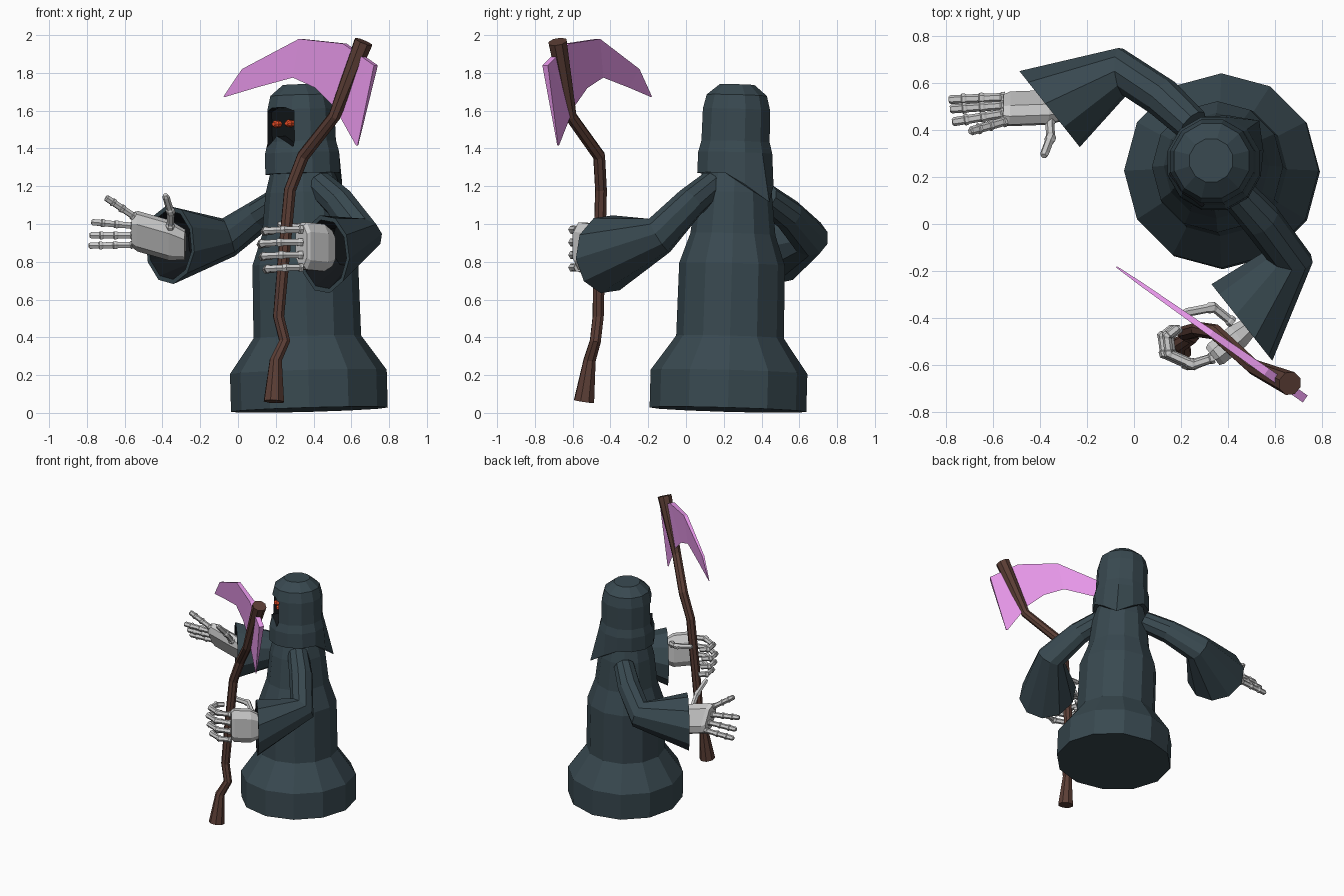
import bpy, bmesh, math
from mathutils import Vector, Matrix

if "Cube" in bpy.data.objects:
    bpy.data.objects.remove(bpy.data.objects["Cube"])


def material(name, rgb):
    m = bpy.data.materials.new(name)
    m.diffuse_color = (*rgb, 1)
    m.use_nodes = True
    m.node_tree.nodes["Principled BSDF"].inputs["Base Color"].default_value = m.diffuse_color
    return m


ROBE = material("robe_cloth", (0.040, 0.066, 0.080))
DARK = material("shadow", (0.006, 0.008, 0.010))
WOOD = material("wood", (0.105, 0.048, 0.036))
PINK = material("blade_pink", (0.82, 0.32, 0.84))
RED = material("eye_red", (0.9, 0.08, 0.02))


def skin(name, rings, mats=(), dark_from=None, matrix=None):
    """Join successive vertex rings into a closed, flat-faced solid."""
    bm = bmesh.new()
    vs = [[bm.verts.new(p) for p in r] for r in rings]
    n = len(vs[0])
    faces = []
    for k in range(len(vs) - 1):
        for i in range(n):
            j = (i + 1) % n
            f = bm.faces.new((vs[k][i], vs[k][j], vs[k + 1][j], vs[k + 1][i]))
            faces.append((k, f))
    bm.faces.new(vs[0][::-1])
    faces.append((len(vs), bm.faces.new(vs[-1])))
    for k, f in faces:
        if dark_from is not None and k >= dark_from:
            f.material_index = 1
    bmesh.ops.remove_doubles(bm, verts=bm.verts, dist=1e-5)
    bmesh.ops.recalc_face_normals(bm, faces=bm.faces)
    me = bpy.data.meshes.new(name)
    bm.to_mesh(me)
    bm.free()
    for m in mats:
        me.materials.append(m)
    ob = bpy.data.objects.new(name, me)
    if matrix:
        ob.matrix_world = matrix
    bpy.context.collection.objects.link(ob)
    return ob


def tube(name, pts, radii, sides, mats=(), normals=None, dark_from=None):
    """Loft circles along a path without twisting."""
    pts = [Vector(p) for p in pts]
    normals = normals or {}
    rings, q, prev = [], None, None
    for i, p in enumerate(pts):
        if i in normals:
            t = Vector(normals[i]).normalized()
        else:
            a, b = pts[max(i - 1, 0)], pts[min(i + 1, len(pts) - 1)]
            t = (b - a).normalized()
        q = t.to_track_quat('Z', 'Y') if q is None else prev.rotation_difference(t) @ q
        prev = t
        rings.append([p + q @ Vector((radii[i] * math.cos(2 * math.pi * s / sides),
                                      radii[i] * math.sin(2 * math.pi * s / sides), 0))
                      for s in range(sides)])
    return skin(name, rings, mats, dark_from)


def circle(r, z, n, off=0.0):
    return [Vector((r * math.cos(off + 2 * math.pi * i / n),
                    r * math.sin(off + 2 * math.pi * i / n), z)) for i in range(n)]


# The figure faces diagonally and leans slightly to its side
BODY = (Matrix.Translation((0.378, 0.222, 0.017)) @ Matrix.Rotation(math.radians(-45), 4, 'Z')
        @ Matrix.Rotation(math.radians(-2.3), 4, 'Y'))

# Robe body
profile = [(0, .415), (.2, .415), (.385, .285), (.77, .28), (.93, .225), (1.15, .2), (1.3, .16)]
skin("robe_body", [circle(r, z, 12, math.radians(15)) for z, r in profile], [ROBE], matrix=BODY)

# Hood with pointed back flap
hem = circle(.205, 1.25, 12)
for i, (r, dz) in {2: (.215, -.06), 3: (.265, -.15), 4: (.215, -.06)}.items():
    a = math.radians(30 * i)
    hem[i] = Vector((r * math.cos(a), r * math.sin(a), 1.25 + dz))
hood_profile = [(1.36, .203), (1.42, .187), (1.59, .184), (1.665, .165), (1.722, .095)]
hood = skin("hood", [hem] + [circle(r, z, 12) for z, r in hood_profile], [ROBE, DARK], matrix=BODY)

# Face opening cut into the hood, with dark interior
outline = [(-.1, 1.39), (-.1, 1.58), (-.05, 1.6), (.05, 1.6), (.1, 1.58), (.1, 1.39), (0, 1.45)]
cutter = skin("face_cutter", [[(x, y, z) for x, z in outline] for y in (-.3, -.12)],
              [ROBE, DARK], dark_from=0, matrix=BODY)
cutter.hide_render = True
cutter.display_type = 'WIRE'
cut = hood.modifiers.new("face_opening", 'BOOLEAN')
cut.operation = 'DIFFERENCE'
cut.solver = 'EXACT'
cut.object = cutter

# Eyes
for side in (-1, 1):
    rings = [[Vector((.03 * side + .045 * side * 0.4 + .026 * math.cos(a * math.pi / 4) * s, y,
                      1.515 + .02 * math.sin(a * math.pi / 4) * s)) for a in range(8)]
             for y, s in ((-.11, .9), (-.145, 1), (-.16, .5))]
    skin("eye", rings, [RED], matrix=BODY)

# Sleeves: shoulder, elbow, flared open cuff
cuff = (-.78, -.62, 0)


def sleeve(name, shoulder, mid, elbow, rim):
    e, r = Vector(elbow), Vector(rim)
    tube(name, [shoulder, mid, e, r, r, e.lerp(r, .45)], [.075, .085, .105, .21, .185, .12], 10,
         [ROBE, DARK], {3: cuff, 4: cuff, 5: cuff}, dark_from=4)


sleeve("sleeve_open_hand", (.25, .42, 1.14), (.12, .54, 1.05), (-.05, .65, .93), (-.36, .49, .89))
sleeve("sleeve_grip_hand", (.43, .14, 1.21), (.54, .02, 1.11), (.66, -.14, .94), (.46, -.42, .84))


# Bony hands
def finger(name, joints):
    pts, rad = [], []
    joints = [Vector(j) for j in joints]
    for a, b in zip(joints, joints[1:]):
        for t, r in ((0, .024), (.16, .024), (.22, .019), (.88, .019)):
            pts.append(a.lerp(b, t))
            rad.append(r)
    pts.append(joints[-1])
    rad.append(.013)
    tube(name, pts, rad, 6)


def palm(name, ends, across, width, thick):
    """Bevelled slab from wrist to knuckles."""
    pts = [Vector(p) for p in ends]
    u = Vector(across).normalized()
    w = (pts[-1] - pts[0]).cross(u).normalized()
    shape = [(-1, -.4), (-.6, -1), (.6, -1), (1, -.4), (1, .4), (.6, 1), (-.6, 1), (-1, .4)]
    skin(name, [[p + u * a * width * k + w * b * thick * k for a, b in shape]
                for p, k in zip(pts, (.75, 1, 1, .85))])


def along(a, b, ts):
    a, b = Vector(a), Vector(b)
    return [a.lerp(b, t) for t in ts]


lateral = (0.0, -.45, .89)
palm("open_palm", along((-.28, .50, .89), (-.56, .49, .97), (0, .3, .9, 1)), lateral, .11, .05)
tips = [(-.79, .53, .885), (-.785, .49, .94), (-.775, .435, 1.01), (-.70, .395, 1.14)]
for i, tip in enumerate(tips):
    base = Vector((-.55, .54 - .034 * i, .89 + .05 * i))
    finger("open_finger", along(base, tip, (0, .4, .72, 1)))
finger("open_thumb", [(-.36, .44, .98), (-.355, .37, 1.06), (-.385, .29, 1.155)])

palm("grip_palm", along((.49, -.44, .87), (.335, -.565, .885), (0, .3, .9, 1)), (0, 0, 1), .125, .055)
for i in range(4):
    z = .97 - .067 * i
    s = (.02, 0, .01, .03)[i]
    finger("grip_finger", [(.34, -.57, z), (.23 + s, -.60, z), (.13 + s, -.555, z - .005),
                           (.12 + s, -.48, z - .01), (.17 + s, -.44, z - .01)])
finger("grip_thumb", [(.42, -.42, .95), (.34, -.355, .98), (.21, -.38, 1.0)])

# Crooked staff
staff = [(.19, -.54, .06), (.2, -.51, .28), (.247, -.48, .38), (.215, -.465, .51), (.24, -.46, .8),
         (.275, -.45, 1.18), (.345, -.46, 1.36), (.51, -.61, 1.57), (.665, -.68, 1.965)]
tube("staff", staff, [.057, .034, .031, .031, .033, .033, .034, .033, .052], 8, [WOOD],
     {0: (.05, .15, 1), 8: (.37, -.17, .91)})

# Curved blade: thick spine, sharp inner edge, lying in one upright plane
n = Vector((.7, 1, 0)).normalized()


def on_plane(x, z):
    return Vector((x, -.235 - .7 * x, z))


stations = [((-.075, 1.675), (-.07, 1.672), .003), ((.025, 1.82), (.1, 1.723), .008),
            ((.33, 1.98), (.29, 1.775), .014), ((.565, 1.955), (.41, 1.72), .018),
            ((.73, 1.84), (.51, 1.62), .018), ((.635, 1.417), (.625, 1.415), .003)]
skin("blade", [[on_plane(*o) + n * t, on_plane(*o) - n * t, on_plane(*i)]
               for o, i, t in stations], [PINK])
